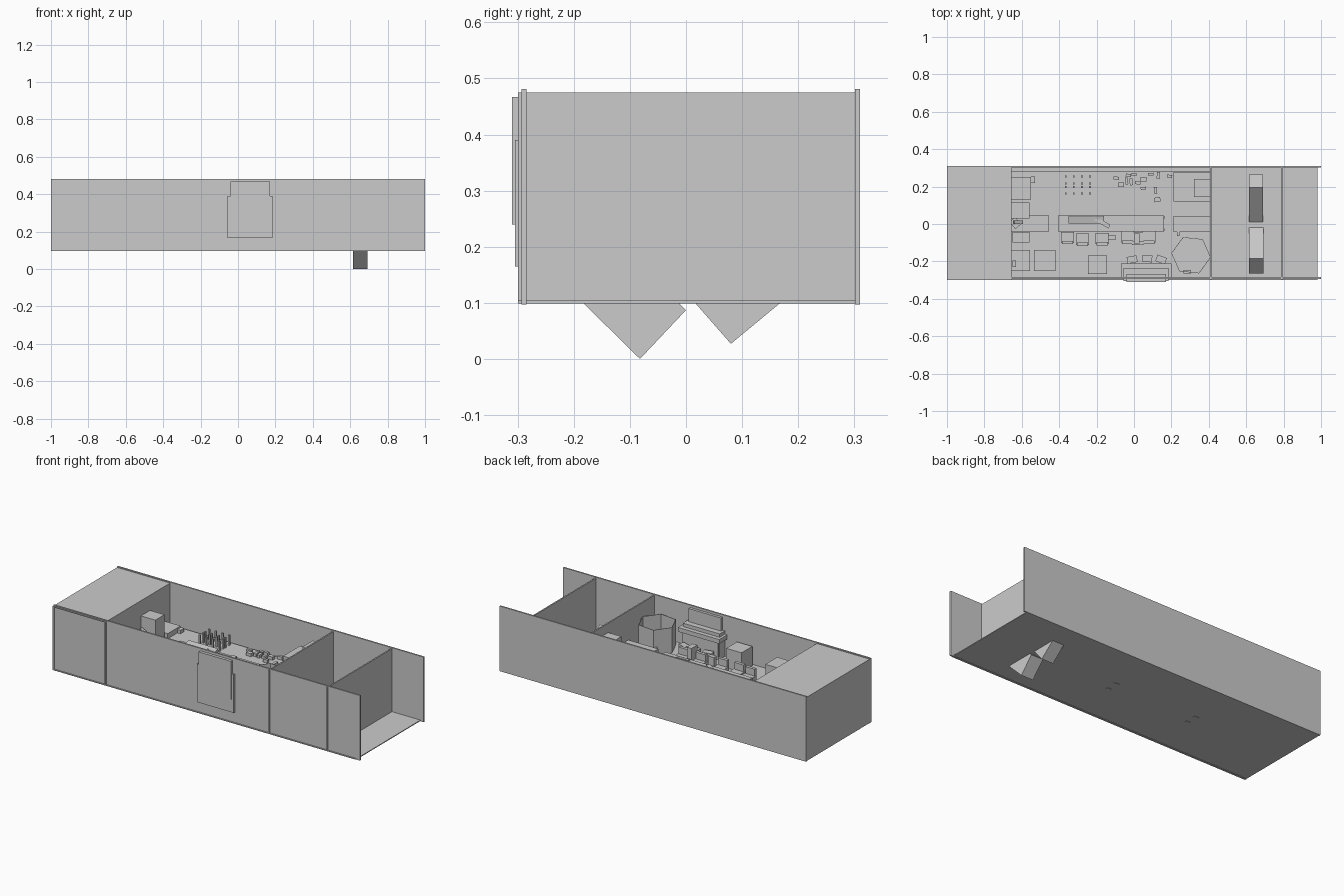
import bpy, bmesh, math, random
from mathutils import Vector, Matrix

random.seed(4)


def box(name, x0, x1, y0, y1, z0, z1, rot=None):
    """Box given by its extents, optionally turned about its own centre (axis, degrees)."""
    c = Vector(((x0 + x1) / 2, (y0 + y1) / 2, (z0 + z1) / 2))
    bm = bmesh.new()
    bmesh.ops.create_cube(bm, size=1)
    bmesh.ops.scale(bm, vec=(x1 - x0, y1 - y0, z1 - z0), verts=bm.verts)
    if rot:
        bmesh.ops.rotate(bm, matrix=Matrix.Rotation(math.radians(rot[1]), 3, rot[0]), verts=bm.verts)
    return finish(name, bm, c)


def finish(name, bm, loc=(0, 0, 0)):
    bmesh.ops.recalc_face_normals(bm, faces=bm.faces)
    me = bpy.data.meshes.new(name)
    bm.to_mesh(me)
    bm.free()
    ob = bpy.data.objects.new(name, me)
    ob.location = loc
    bpy.context.collection.objects.link(ob)
    return ob


def prism_x(name, pts, x0, x1):
    """Extrude a y-z outline along x."""
    bm = bmesh.new()
    f = bm.faces.new([bm.verts.new((x0, y, z)) for y, z in pts])
    r = bmesh.ops.extrude_face_region(bm, geom=[f])
    vs = [v for v in r["geom"] if isinstance(v, bmesh.types.BMVert)]
    bmesh.ops.translate(bm, vec=(x1 - x0, 0, 0), verts=vs)
    return finish(name, bm)


# Shell: floor, long walls, end wall, roof section, cross walls
DECK = 0.24
box("floor", -1, 0.98, -0.299, 0.302, 0.099, 0.104)
box("front_wall", -1, 1, -0.293, -0.284, 0.097, 0.481)
box("back_wall", -1, 1, 0.301, 0.310, 0.097, 0.481)
box("roof_section", -1, -0.655, -0.299, 0.302, 0.470, 0.475)
for nm, x in (("end_wall", -0.996), ("rear_cross_wall", -0.658),
              ("middle_cross_wall", 0.41), ("front_cross_wall", 0.79)):
    box(nm, x - 0.004, x + 0.004, -0.299, 0.302, 0.102, 0.475)

# Raised interior deck
box("deck", -0.655, 0.41, -0.285, 0.283, DECK - 0.01, DECK)

# Tilted blocks passing through the floor
prism_x("tilted_block_near", [(-0.082, 0.0), (0.0, 0.087), (-0.185, 0.265), (-0.265, 0.18)], 0.615, 0.693)
prism_x("tilted_block_far", [(0.08, 0.027), (0.265, 0.18), (0.195, 0.26), (0.01, 0.107)], 0.615, 0.69)

# Large console built through the front wall
box("console_body", -0.055, 0.185, -0.305, -0.235, 0.165, 0.39)
box("console_screen", -0.04, 0.17, -0.310, -0.268, 0.24, 0.467)
box("console_lip", -0.07, 0.2, -0.285, -0.21, 0.345, 0.37)
box("console_base", -0.05, 0.18, -0.285, -0.225, DECK, 0.345)

# Open six-sided tub
bm = bmesh.new()
bmesh.ops.create_cone(bm, segments=6, cap_ends=True, radius1=0.106, radius2=0.106, depth=0.15)
top = [f for f in bm.faces if f.normal.z > 0.9]
bmesh.ops.delete(bm, geom=top, context="FACES_ONLY")
bmesh.ops.rotate(bm, matrix=Matrix.Rotation(math.radians(24), 3, "Z"), verts=bm.verts)
tub = finish("tub", bm, (0.305, -0.167, DECK + 0.075))
mod = tub.modifiers.new("thickness", "SOLIDIFY")
mod.thickness = 0.003
box("tub_fitting", 0.265, 0.305, -0.265, -0.245, DECK, 0.30)

# Long table with feet reaching through the floor
box("table_top", -0.405, 0.16, -0.04, 0.045, 0.285, 0.30)
for x in (-0.39, 0.148):
    for y in (-0.03, 0.035):
        box("table_leg", x - 0.015, x + 0.015, y - 0.007, y + 0.007, 0.097, 0.29)
box("table_case", -0.35, -0.16, 0.004, 0.045, 0.295, 0.315, ("X", 12))
box("table_arm", -0.225, -0.125, 0.0, 0.022, 0.30, 0.315, ("Z", -30))
box("table_slip", -0.005, 0.07, -0.03, -0.013, 0.30, 0.305)

# Row of seats along the table
for i, x in enumerate((-0.355, -0.275, -0.17, -0.035, 0.02, 0.08)):
    y = (-0.072, -0.082, -0.078, -0.07, -0.075, -0.07)[i]
    box("seat", x - 0.035, x + 0.035, y - 0.03, y + 0.03, DECK, 0.285)
    box("seat_back", x - 0.03, x + 0.03, y - 0.036, y - 0.018, DECK, 0.325)
box("tall_seat_a", 0.0, 0.03, -0.105, -0.05, DECK, 0.36)
box("tall_seat_b", -0.14, -0.10, -0.085, -0.06, DECK, 0.34)

# Grid of upright posts
for x in (-0.365, -0.322, -0.278, -0.235):
    for y in (0.163, 0.197, 0.217, 0.253):
        box("post", x - 0.005, x + 0.005, y - 0.005, y + 0.005, DECK, 0.30)

# Scattered small blocks
for x, y in ((-0.095, 0.245), (-0.07, 0.21), (-0.03, 0.26), (0.0, 0.265), (-0.04, 0.23),
             (0.02, 0.22), (0.05, 0.24), (0.09, 0.265), (0.13, 0.26), (0.05, 0.19),
             (0.115, 0.18), (0.19, 0.255), (-0.015, 0.225), (0.125, 0.13)):
    w, d = random.choice(((0.014, 0.008), (0.008, 0.018), (0.016, 0.012)))
    box("small_block", x - w, x + w, y - d, y + d, DECK, 0.258, ("Z", random.uniform(-8, 8)))

# Small boxes behind the seats, near the console
for x, y, a in ((-0.01, -0.19, 10), (0.07, -0.185, -5), (0.145, -0.19, -20)):
    box("stool", x - 0.027, x + 0.027, y - 0.018, y + 0.018, DECK, 0.29, ("Z", a))

# Cabinets and crates: x0, x1, y0, y1, top
for nm, x0, x1, y0, y1, z in (
        ("corner_cabinet", -0.655, -0.55, 0.13, 0.25, 0.27),
        ("cabinet_handle", -0.55, -0.53, 0.22, 0.255, 0.26),
        ("tall_cabinet", -0.655, -0.56, 0.03, 0.115, 0.385),
        ("bench", -0.655, -0.455, -0.04, 0.045, 0.285),
        ("low_cabinet", -0.65, -0.56, -0.1, -0.042, 0.30),
        ("side_cabinet", -0.655, -0.555, -0.25, -0.14, 0.30),
        ("side_cabinet_panel", -0.65, -0.63, -0.23, -0.195, 0.32),
        ("wide_crate", -0.535, -0.42, -0.25, -0.14, 0.345),
        ("cube_crate", -0.245, -0.145, -0.268, -0.168, 0.355),
        ("counter", 0.21, 0.406, 0.12, 0.278, 0.345),
        ("counter_top_box", 0.32, 0.406, 0.145, 0.24, 0.42),
        ("middle_counter", 0.21, 0.406, -0.042, 0.043, 0.305),
        ("counter_fitting", 0.23, 0.242, -0.065, -0.042, 0.30)):
    box(nm, x0, x1, y0, y1, DECK, z)

# Small jointed tool on the bench
box("tool_base", -0.655, -0.615, -0.02, 0.03, 0.285, 0.30, ("Z", 40))
box("tool_arm", -0.645, -0.595, 0.0, 0.018, 0.30, 0.315, ("Y", 30))
